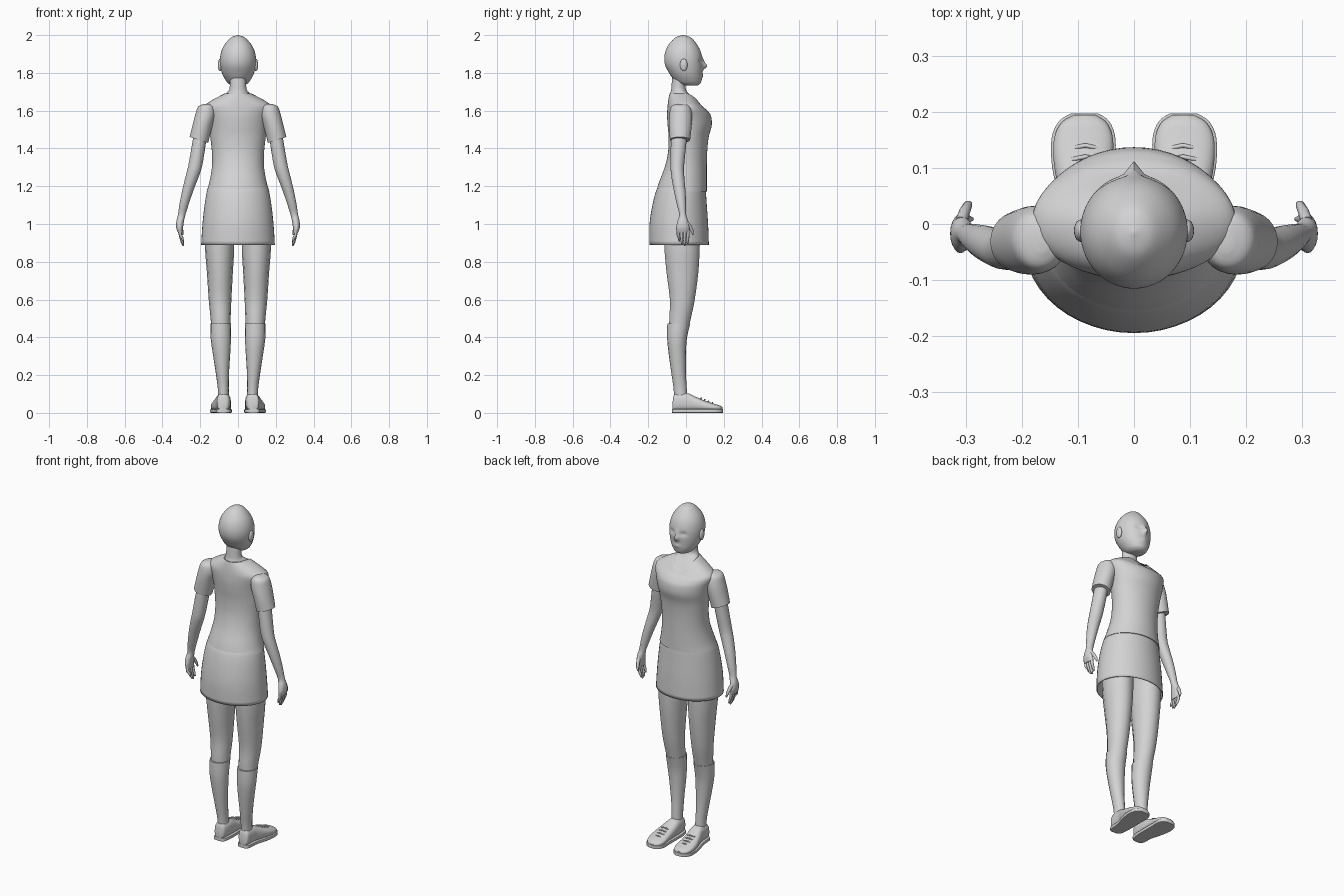
import bpy, bmesh, math
from mathutils import Vector

if "Cube" in bpy.data.objects:
    bpy.data.objects.remove(bpy.data.objects["Cube"])

grey = bpy.data.materials.new("plain_grey")
grey.use_nodes = True
grey.diffuse_color = (0.65, 0.65, 0.65, 1)
grey.node_tree.nodes["Principled BSDF"].inputs["Base Color"].default_value = (0.65, 0.65, 0.65, 1)


def finish(obj, angle=45):
    obj.data.materials.append(grey)
    bpy.ops.object.select_all(action="DESELECT")
    obj.select_set(True)
    bpy.context.view_layer.objects.active = obj
    bpy.ops.object.shade_smooth_by_angle(angle=math.radians(angle))
    return obj


def smooth_rows(rows, steps):
    """Catmull-Rom interpolation between section rows of numbers."""
    size = max(len(r) for r in rows)
    rows = [tuple(r) + (0,) * (size - len(r)) for r in rows]
    out = []
    for i in range(len(rows) - 1):
        a, b, c, d = (rows[min(max(i + k, 0), len(rows) - 1)] for k in (-1, 0, 1, 2))
        for k in range(steps):
            t = k / steps
            out.append([q + t / 2 * (r - p + t * (2 * p - 5 * q + 4 * r - s + t * (3 * (q - r) + s - p)))
                        for p, q, r, s in zip(a, b, c, d)])
    return out + [rows[-1]]


def skin(name, loops, caps=True):
    bm = bmesh.new()
    rings = [[bm.verts.new(p) for p in loop] for loop in loops]
    n = len(rings[0])
    for lower, upper in zip(rings, rings[1:]):
        for i in range(n):
            j = (i + 1) % n
            bm.faces.new((lower[i], lower[j], upper[j], upper[i]))
    if caps:
        bm.faces.new(rings[0])
        bm.faces.new(rings[-1])
    bmesh.ops.recalc_face_normals(bm, faces=bm.faces)
    mesh = bpy.data.meshes.new(name)
    bm.to_mesh(mesh)
    bm.free()
    obj = bpy.data.objects.new(name, mesh)
    bpy.context.collection.objects.link(obj)
    return obj


def loft(name, rows, side=1, n=32, steps=4, caps=True):
    """Rows: height, centre x, half width, back y, front y, front dip, sideways tilt."""
    rows = [tuple(r) + (0,) * (7 - len(r)) for r in rows]
    loops = []
    for z, cx, rx, yb, yf, dip, tilt in smooth_rows(rows, steps):
        loop = []
        for i in range(n):
            a = math.tau * i / n
            c, s = math.cos(a), math.sin(a)
            loop.append((side * (cx + rx * c), (yb + yf) / 2 + (yf - yb) / 2 * s,
                         z + dip * max(s, 0) ** 2 + tilt * c))
        loops.append(loop)
    return skin(name, loops, caps)


def tube(name, points, radii, depth):
    curve = bpy.data.curves.new(name, "CURVE")
    curve.dimensions = "3D"
    curve.bevel_depth = depth
    curve.bevel_resolution = 2
    curve.use_fill_caps = True
    spline = curve.splines.new("POLY")
    spline.points.add(len(points) - 1)
    for p, co, r in zip(spline.points, points, radii):
        p.co = (*co, 1)
        p.radius = r
        p.select = True
    spline.use_smooth = True
    obj = bpy.data.objects.new(name, curve)
    bpy.context.collection.objects.link(obj)
    curve.materials.append(grey)
    return obj


def ball(name, centre, scale):
    bpy.ops.mesh.primitive_uv_sphere_add(segments=20, ring_count=12, radius=1, location=centre)
    obj = bpy.context.object
    obj.name = name
    obj.scale = scale
    return finish(obj)


# Head, with nose, eye sockets and lips pushed out of or into the face
head = loft("head", [
    (2.0, 0, .002, -.017, -.013), (1.988, 0, .035, -.055, .025), (1.955, 0, .067, -.088, .055),
    (1.92, 0, .086, -.107, .075), (1.88, 0, .095, -.115, .086), (1.84, 0, .094, -.11, .089),
    (1.80, 0, .085, -.09, .087), (1.77, 0, .071, -.07, .085), (1.745, 0, .053, -.045, .077),
    (1.733, 0, .033, -.015, .062)], n=64, steps=6)
bumps = [(0, 1.836, .022, .012, .016), (0, 1.86, .007, .009, .02), (0, 1.787, .005, .018, .01),
         (.036, 1.862, -.008, .017, .012), (-.036, 1.862, -.008, .017, .012)]
for v in head.data.vertices:
    if v.co.y > 0.02:
        x, z = v.co.x, v.co.z
        v.co.y += sum(h * math.exp(-((x - bx) / wx) ** 2 - ((z - bz) / wz) ** 2)
                      for bx, bz, h, wx, wz in bumps)
finish(head, 60)

# Neck and upper chest
finish(loft("neck", [
    (1.81, 0, .043, -.07, 0), (1.74, 0, .043, -.076, -.002), (1.708, 0, .048, -.079, .006, -.008),
    (1.687, 0, .064, -.084, .07, -.052), (1.64, 0, .06, -.08, .065, -.03)]))

# Shirt body
finish(loft("shirt", [
    (1.172, 0, .166, -.157, .11), (1.22, 0, .152, -.143, .11), (1.30, 0, .138, -.113, .11),
    (1.38, 0, .138, -.095, .112), (1.46, 0, .147, -.092, .12), (1.52, 0, .156, -.097, .136),
    (1.57, 0, .168, -.1, .133), (1.605, 0, .18, -.099, .118, -.01), (1.63, 0, .175, -.097, .105, -.022),
    (1.66, 0, .13, -.093, .094, -.044), (1.692, 0, .068, -.087, .078, -.06)], n=48))

# Skirt, open at the hem
skirt = loft("skirt", [
    (1.2, 0, .155, -.145, .1), (1.17, 0, .165, -.16, .105), (1.1, 0, .177, -.178, .11),
    (1.0, 0, .188, -.193, .117), (.89, 0, .195, -.194, .121)], n=48, caps=False)
finish(skirt)
cloth = skirt.modifiers.new("thickness", "SOLIDIFY")
cloth.thickness = .005

# Shoe sections: y, centre x, half width, top height
SHOE = [(-.072, .081, .018, .05), (-.062, .079, .031, .098), (-.03, .077, .037, .106),
        (.01, .078, .04, .104), (.05, .084, .046, .086), (.1, .09, .052, .065),
        (.15, .09, .053, .048), (.18, .089, .041, .039), (.194, .088, .02, .028)]


def shoe_part(name, side, power, low, high, extra):
    loops = []
    for y, cx, w, h in smooth_rows(SHOE, 4):
        top = h if high is None else high
        loop = []
        for i in range(32):
            a = math.tau * (i + .5) / 32
            c, s = (math.copysign(abs(f) ** (2 / power), f) for f in (math.cos(a), math.sin(a)))
            loop.append((side * (cx + (w + extra) * c), y * (1 + extra * 4),
                         (low + top) / 2 + (top - low) / 2 * s))
        loops.append(loop)
    return finish(skin(name, loops))


for side, word in ((1, "left"), (-1, "right")):
    ball(word + "_ear", (side * .095, -.012, 1.842), (.012, .02, .033))

    # Sleeve and arm
    finish(loft(word + "_sleeve", [
        (1.636, .163, .012, -.05, -.005), (1.622, .168, .042, -.078, .02), (1.58, .172, .054, -.088, .032),
        (1.52, .188, .053, -.09, .03), (1.445, .207, .049, -.085, .022, 0, .016)], side))
    finish(loft(word + "_arm", [
        (1.5, .197, .034, -.075, .005), (1.43, .206, .036, -.08, .002), (1.31, .226, .037, -.082, -.01),
        (1.25, .243, .035, -.077, -.009), (1.18, .265, .03, -.065, -.003), (1.11, .284, .025, -.05, 0),
        (1.05, .298, .02, -.036, .001), (1.015, .306, .02, -.045, .012), (.98, .309, .018, -.052, .018),
        (.952, .306, .011, -.048, .014)], side, n=20))

    # Fingers and thumb
    for k, tip in enumerate((.908, .89, .884, .895)):
        y = -.041 + .017 * k
        tube(f"{word}_finger_{k + 1}",
             [(side * .308, y, .975), (side * .305, y, .94), (side * .296, y * .9, tip + .02),
              (side * .289, y * .85, tip)], (1, 1, .85, .45), .0085)
    tube(word + "_thumb", [(side * .308, .004, 1.01), (side * .302, .022, .985),
                           (side * .296, .034, .96), (side * .292, .037, .942)], (1.2, 1.1, .9, .4), .009)

    # Leg and knee sock
    finish(loft(word + "_leg", [
        (1.05, .098, .07, -.12, .08), (.88, .0975, .077, -.117, .075), (.75, .096, .069, -.106, .068),
        (.6, .095, .06, -.087, .048), (.5, .092, .053, -.09, .027), (.44, .091, .05, -.09, .012)],
        side, n=14, steps=3))
    finish(loft(word + "_sock", [
        (.473, .091, .055, -.099, .022), (.4, .091, .054, -.1, .006), (.33, .088, .048, -.094, 0),
        (.22, .083, .036, -.079, -.001), (.13, .078, .029, -.066, .004), (.07, .077, .03, -.062, .008)],
        side, n=16, steps=3))

    # Shoe with sole and laces
    shoe_part(word + "_shoe", side, 2.5, .008, None, 0)
    shoe_part(word + "_sole", side, 9, 0, .02, .004)
    for k in range(4):
        y, z = .075 + .02 * k, .076 - .0085 * k
        tube(f"{word}_lace_{k + 1}", [(side * .064, y, z - .003), (side * .087, y + .005, z + .003),
                                      (side * .11, y, z - .003)], (1, 1, 1), .004)
